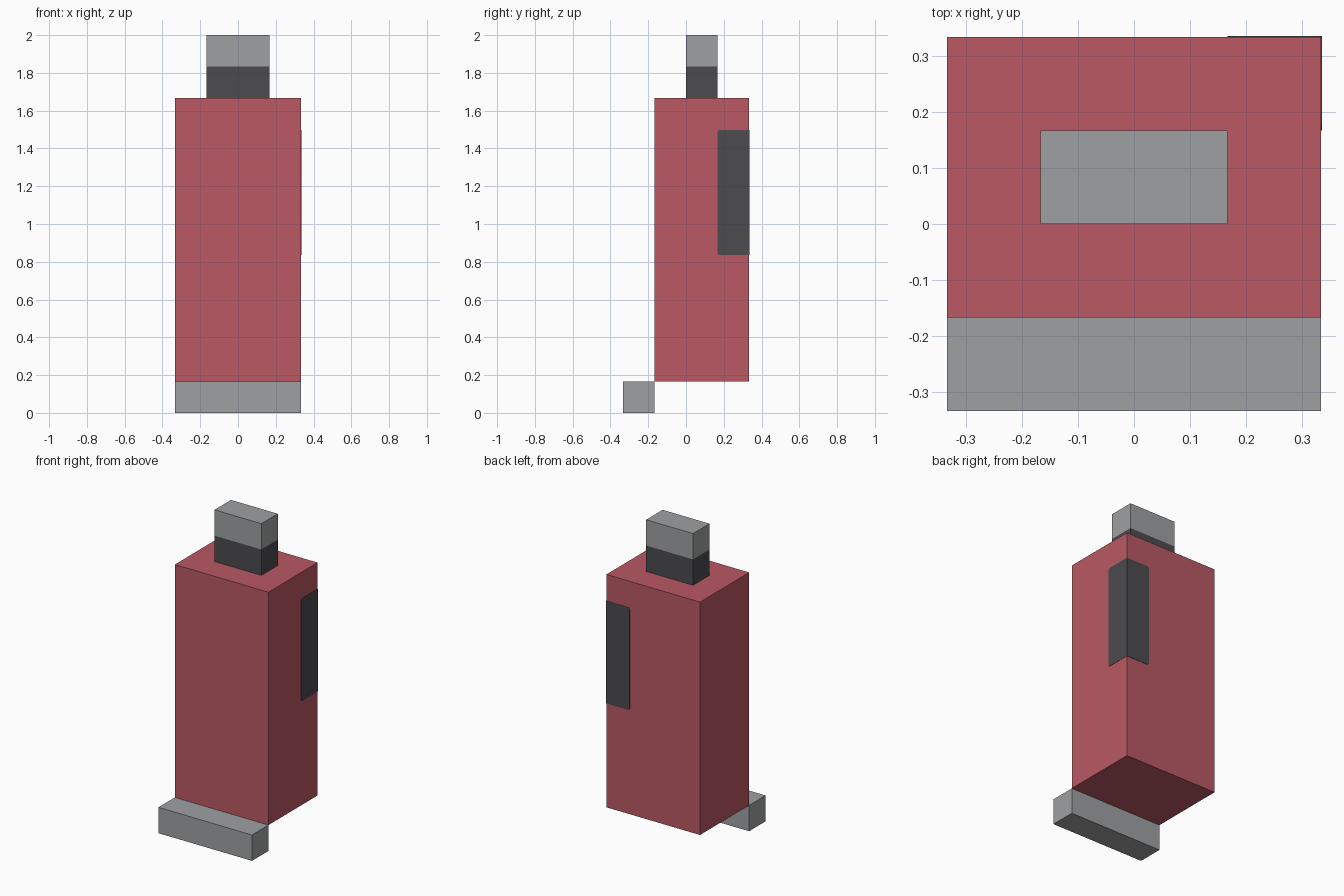
import bpy
import bmesh

if "Cube" in bpy.data.objects:
    bpy.data.objects.remove(bpy.data.objects["Cube"])


def linear(c):
    c /= 255
    return c / 12.92 if c <= 0.04045 else ((c + 0.055) / 1.055) ** 2.4


def material(name, r, g, b):
    m = bpy.data.materials.new(name)
    m.diffuse_color = (linear(r), linear(g), linear(b), 1)
    m.use_nodes = True
    m.node_tree.nodes["Principled BSDF"].inputs["Base Color"].default_value = m.diffuse_color
    return m


RED = material("muted red", 186, 89, 100)
GREY = material("mid grey", 159, 160, 162)
DARK = material("charcoal", 76, 76, 79)


def add_object(name, bm, mat):
    bmesh.ops.recalc_face_normals(bm, faces=bm.faces)
    mesh = bpy.data.meshes.new(name)
    bm.to_mesh(mesh)
    bm.free()
    mesh.materials.append(mat)
    obj = bpy.data.objects.new(name, mesh)
    bpy.context.collection.objects.link(obj)
    return obj


def box(name, lo, hi, mat):
    bm = bmesh.new()
    bmesh.ops.create_cube(bm, size=1)
    for v in bm.verts:
        v.co = [(a + b) / 2 + c * (b - a) for a, b, c in zip(lo, hi, v.co)]
    return add_object(name, bm, mat)


U = 1 / 6  # building module

box("body", (-2 * U, -U, U), (2 * U, 2 * U, 10 * U), RED)
box("front_foot", (-2 * U, -2 * U, 0), (2 * U, -U, U), GREY)
box("neck", (-U, 0, 10 * U), (U, U, 11 * U), DARK)
box("cap", (-U, 0, 11 * U), (U, U, 12 * U), GREY)

# Dark panel wrapping the rear right corner, with clipped outer corners
T, C = 0.002, 0.01
Z0, Z1 = 5 * U + 0.003, 9 * U - 0.003
outline = [(U, Z0 + C), (U + C, Z0), (2 * U + T, Z0),
           (2 * U + T, Z1), (U + C, Z1), (U, Z1 - C)]


def panel(name, place, direction):
    bm = bmesh.new()
    face = bm.faces.new([bm.verts.new(place(s, z)) for s, z in outline])
    out = bmesh.ops.extrude_face_region(bm, geom=[face])
    verts = [g for g in out["geom"] if isinstance(g, bmesh.types.BMVert)]
    bmesh.ops.translate(bm, verts=verts, vec=direction)
    add_object(name, bm, DARK)


panel("side_panel", lambda s, z: (2 * U, s, z), (T, 0, 0))
panel("back_panel", lambda s, z: (s, 2 * U, z), (0, T, 0))
